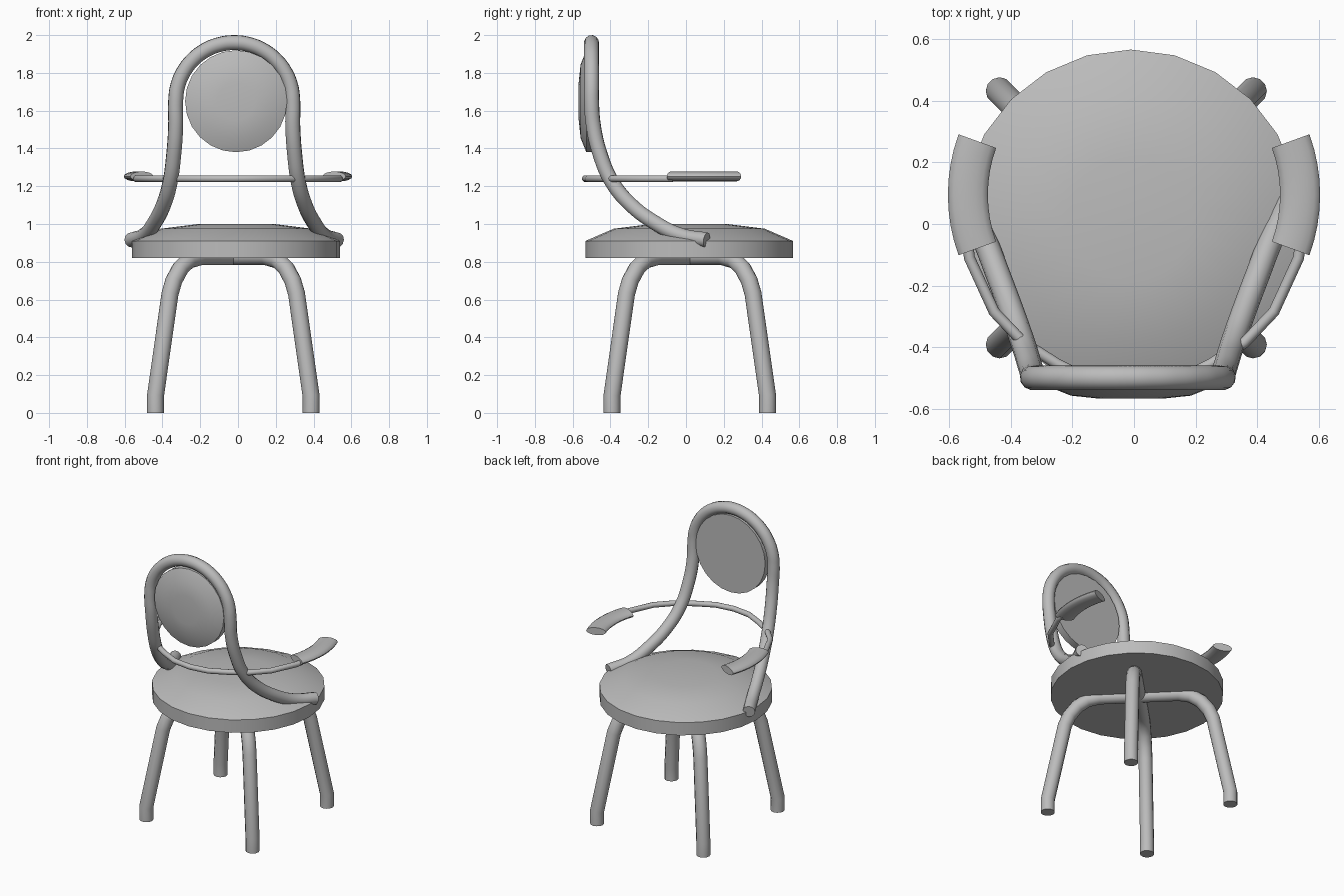
import bpy, math
from mathutils import Matrix

cube = bpy.data.objects.get("Cube")
if cube:
    bpy.data.objects.remove(cube, do_unlink=True)

grey = bpy.data.materials.new("plain grey")
grey.use_nodes = True
colour = (0.5, 0.5, 0.5, 1)
grey.diffuse_color = colour
grey.node_tree.nodes["Principled BSDF"].inputs["Base Color"].default_value = colour


def finish(obj, angle=35):
    obj.data.materials.clear()
    obj.data.materials.append(grey)
    bpy.ops.object.select_all(action="DESELECT")
    obj.select_set(True)
    bpy.context.view_layer.objects.active = obj
    bpy.ops.object.shade_smooth_by_angle(angle=math.radians(angle))


def mesh_object(name, verts, faces, angle=35):
    mesh = bpy.data.meshes.new(name)
    mesh.from_pydata(verts, [], faces)
    obj = bpy.data.objects.new(name, mesh)
    bpy.context.collection.objects.link(obj)
    finish(obj, angle)
    return obj


def tube(name, points, radius, rounded=False):
    """Round bar along a path, with closed ends."""
    curve = bpy.data.curves.new(name, "CURVE")
    curve.dimensions = "3D"
    curve.bevel_depth = radius
    curve.bevel_resolution = 4
    curve.use_fill_caps = True
    curve.resolution_u = 6
    spline = curve.splines.new("BEZIER")
    spline.bezier_points.add(len(points) - 1)
    for bp, p in zip(spline.bezier_points, points):
        bp.co = p
        bp.handle_left_type = bp.handle_right_type = "AUTO" if rounded else "VECTOR"
    if not rounded:
        spline.resolution_u = 1
    obj = bpy.data.objects.new(name, curve)
    bpy.context.collection.objects.link(obj)
    bpy.ops.object.select_all(action="DESELECT")
    obj.select_set(True)
    bpy.context.view_layer.objects.active = obj
    bpy.ops.object.convert(target="MESH")
    finish(bpy.context.object, 50)


def loft(name, rings, angle=35):
    """Closed skin over a list of equal rings."""
    n = len(rings[0])
    verts = [v for ring in rings for v in ring]
    faces = [(r * n + i, r * n + (i + 1) % n, (r + 1) * n + (i + 1) % n, (r + 1) * n + i)
             for r in range(len(rings) - 1) for i in range(n)]
    faces += [tuple(reversed(range(n))), tuple(range(len(verts) - n, len(verts)))]
    return mesh_object(name, verts, faces, angle)


def cushion(name, profile, sides=24):
    """Turned pad from (radius, height) steps."""
    return loft(name, [[(r * math.cos(math.tau * i / sides), r * math.sin(math.tau * i / sides), h)
                        for i in range(sides)] for r, h in profile], 25)


# Seat and round back pad
seat = cushion("seat", [(0.55, 0), (0.55, 0.09), (0.4, 0.155), (0.2, 0.18)])
seat.location = (-0.01, 0.017, 0.82)
pad = cushion("back_pad", [(0.27, 0), (0.27, 0.05), (0.195, 0.08), (0.1, 0.09)])
pad.matrix_world = Matrix.Translation((-0.01, -0.478, 1.65)) @ Matrix.Rotation(math.pi / 2, 4, "X")

# Crossed leg bars: (distance from centre, height) of one leg
leg = [(0.412, 0), (0.412, 0.09), (0.335, 0.63), (0.315, 0.7), (0.28, 0.765),
       (0.235, 0.808), (0.18, 0.825)]
for name, slant in (("leg_bar_a", 1), ("leg_bar_b", -1)):
    path = leg + [(-d, z) for d, z in reversed(leg)]
    tube(name, [(-0.025 + d, 0.02 + slant * d, z) for d, z in path], 0.045)

# Back hoop: swept side, half-circle top, mirrored side
side = [(0.545, 0.11, 0.915), (0.475, -0.03, 0.94), (0.42, -0.17, 1.01), (0.375, -0.29, 1.1),
        (0.34, -0.39, 1.22), (0.32, -0.455, 1.37), (0.31, -0.49, 1.52)]
arch = [(0.31 * math.cos(math.pi * i / 12), -0.5, 1.65 + 0.31 * math.sin(math.pi * i / 12))
        for i in range(13)]
hoop = side + arch + [(-x, y, z) for x, y, z in reversed(side)]
tube("back_hoop", [(x - 0.02, y, z) for x, y, z in hoop], 0.04, True)

# Arm rail running around the back
half = [(0.54, -0.07), (0.535, -0.11), (0.455, -0.285), (0.36, -0.385), (0.25, -0.455), (0.13, -0.515)]
rail = half + [(0, -0.533)] + [(-x, y) for x, y in reversed(half)]
tube("arm_rail", [(x, y, 1.24) for x, y in rail], 0.018)

# Curved arm pads with a flat oval section
for name, s in (("left_arm_pad", 1), ("right_arm_pad", -1)):
    rings = []
    for k in range(9):
        a = math.radians(-20 + 5 * k) * s
        ring = []
        for i in range(16):
            t = math.tau * i / 16
            r = 0.51 + 0.065 * math.cos(t)
            ring.append((s * (0.03 + r * math.cos(a)), 0.095 + s * r * math.sin(a),
                         1.252 + 0.026 * math.sin(t)))
        rings.append(ring if s > 0 else ring[::-1])
    # Keep face winding outward on both sides
    loft(name, rings[::-1], 50)
